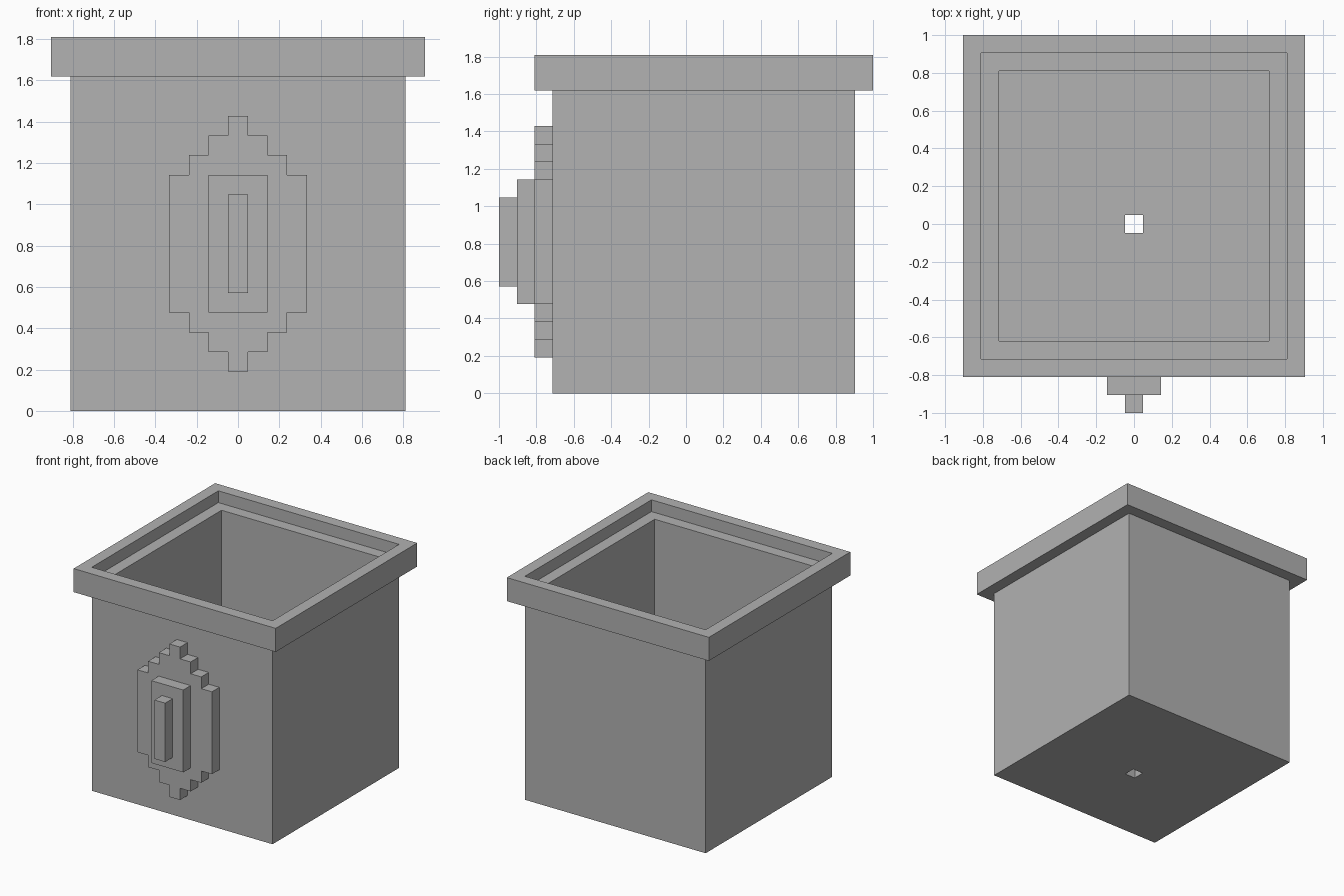
import bpy
import bmesh

cube = bpy.data.objects.get("Cube")
if cube:
    bpy.data.objects.remove(cube, do_unlink=True)

U = 2 / 21  # the whole design sits on a grid of this unit

grey = bpy.data.materials.new("plain grey")
grey.use_nodes = True
colour = (0.445, 0.445, 0.445, 1)
grey.diffuse_color = colour
grey.node_tree.nodes["Principled BSDF"].inputs["Base Color"].default_value = colour


def finish(name, bm):
    mesh = bpy.data.meshes.new(name)
    bm.to_mesh(mesh)
    bm.free()
    mesh.materials.append(grey)
    obj = bpy.data.objects.new(name, mesh)
    bpy.context.collection.objects.link(obj)
    return obj


def square_sweep(name, profile):
    """Join square rings given as (half width, height, centre y) in units."""
    bm = bmesh.new()
    rings = []
    for half, z, cy in profile:
        corners = ((-1, -1), (1, -1), (1, 1), (-1, 1))
        rings.append([bm.verts.new((sx * half * U, (cy + sy * half) * U, z * U))
                      for sx, sy in corners])
    for low, high in zip(rings, rings[1:]):
        for i in range(4):
            j = (i + 1) % 4
            bm.faces.new((low[i], low[j], high[j], high[i]))
    return finish(name, bm)


def front_plate(name, steps, back, mid=8.5):
    """Extrude a symmetric stepped outline forward by one unit.

    steps: (half width, half height), from widest to narrowest."""
    quarter = []
    for k, (w, h) in enumerate(steps):
        if k:
            quarter.append((w, steps[k - 1][1]))
        quarter.append((w, h))
    right = [(x, -z) for x, z in reversed(quarter)] + quarter
    outline = right + [(-x, -z) for x, z in right]
    bm = bmesh.new()
    front = [bm.verts.new((x * U, (back - 1) * U, (mid + z) * U)) for x, z in outline]
    rear = [bm.verts.new((x * U, back * U, (mid + z) * U)) for x, z in outline]
    bm.faces.new(front)
    for i in range(len(front)):
        j = (i + 1) % len(front)
        bm.faces.new((front[j], front[i], rear[i], rear[j]))
    return finish(name, bm)


# Hollow pot body with a drain hole in its floor
square_sweep("pot_body", [(8.5, 18, 1), (7.5, 18, 1), (7.5, 1, 1), (0.5, 1, 0),
                          (0.5, 0, 0), (8.5, 0, 1), (8.5, 17, 1)])

# Overhanging rim, rising above the inner ledge
square_sweep("pot_rim", [(8.5, 17, 1), (9.5, 17, 1), (9.5, 19, 1),
                         (8.5, 19, 1), (8.5, 18, 1)])

# Stepped front ornament in three layers
front_plate("ornament_base", [(3.5, 3.5), (2.5, 4.5), (1.5, 5.5), (0.5, 6.5)], -7.5)
front_plate("ornament_middle", [(1.5, 3.5)], -8.5)
front_plate("ornament_ridge", [(0.5, 2.5)], -9.5)
